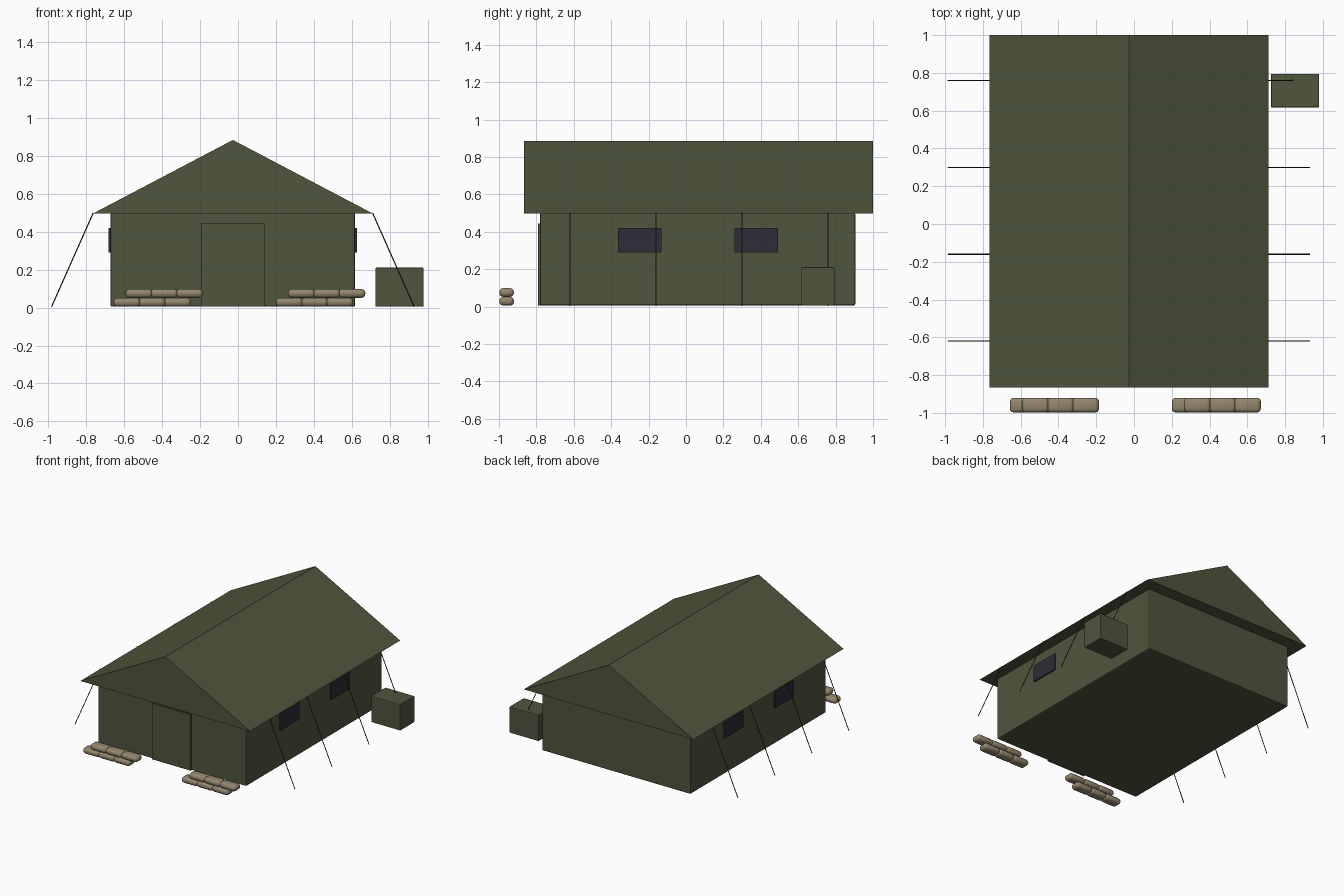
import bpy, bmesh, math
from mathutils import Vector

if "Cube" in bpy.data.objects:
    bpy.data.objects.remove(bpy.data.objects["Cube"])


def material(name, color):
    m = bpy.data.materials.new(name)
    m.diffuse_color = (*color, 1)
    m.use_nodes = True
    m.node_tree.nodes["Principled BSDF"].inputs["Base Color"].default_value = m.diffuse_color
    return m


CANVAS = material("olive canvas", (0.078, 0.092, 0.046))
GLASS = material("dark window", (0.026, 0.026, 0.038))
SAND = material("sand cloth", (0.30, 0.24, 0.155))
ROPE = material("brown rope", (0.07, 0.035, 0.02))

CX = -0.027  # tent centre line


def finish(name, bm, mat, smooth=False):
    bmesh.ops.recalc_face_normals(bm, faces=bm.faces)
    mesh = bpy.data.meshes.new(name)
    bm.to_mesh(mesh)
    bm.free()
    mesh.materials.append(mat)
    obj = bpy.data.objects.new(name, mesh)
    bpy.context.collection.objects.link(obj)
    if smooth:
        bpy.ops.object.select_all(action='DESELECT')
        obj.select_set(True)
        bpy.context.view_layer.objects.active = obj
        bpy.ops.object.shade_smooth_by_angle(angle=math.radians(40))
    return obj


def box(name, x, y, z, mat, bevel=0, segments=2, smooth=False):
    """Box from (min, max) pairs, with optional rounded edges."""
    bm = bmesh.new()
    bmesh.ops.create_cube(bm, size=1)
    for v in bm.verts:
        v.co = [(a + b) / 2 + c * (b - a) for (a, b), c in zip((x, y, z), v.co)]
    if bevel:
        bmesh.ops.bevel(bm, geom=bm.edges[:], offset=bevel, segments=segments,
                        profile=0.5, affect='EDGES')
    return finish(name, bm, mat, smooth)


# Tent walls
box("tent_walls", (CX - 0.645, CX + 0.645), (-0.78, 0.905), (0.005, 0.5), CANVAS, 0.008)

# Gabled roof, a triangular prism with wide eaves
bm = bmesh.new()
gable = bm.faces.new([bm.verts.new((CX + x, -0.865, z))
                      for x, z in ((-0.738, 0.497), (0.738, 0.497), (0, 0.885))])
ext = bmesh.ops.extrude_face_region(bm, geom=[gable], use_keep_orig=True)
bmesh.ops.translate(bm, vec=(0, 1.865, 0),
                    verts=[g for g in ext["geom"] if isinstance(g, bmesh.types.BMVert)])
finish("tent_roof", bm, CANVAS)

# Door flap
box("door_flap", (CX - 0.168, CX + 0.168), (-0.79, -0.775), (0.005, 0.445), CANVAS)

# Side windows and guy ropes on both sides
for side, label in ((-1, "left"), (1, "right")):
    xs = sorted((CX + side * 0.635, CX + side * 0.656))
    for i, y in enumerate((-0.248, 0.376)):
        box(f"window_{label}_{i + 1}", xs, (y - 0.116, y + 0.116), (0.29, 0.42), GLASS)
    for i in range(4):
        y = -0.62 + i * 0.46
        top = Vector((CX + side * 0.737, y, 0.5))
        foot = Vector((CX + side * 0.957, y, 0.005))
        line = foot - top
        bm = bmesh.new()
        bmesh.ops.create_cone(bm, cap_ends=True, segments=8, radius1=0.003,
                              radius2=0.003, depth=line.length)
        bmesh.ops.rotate(bm, verts=bm.verts,
                         matrix=line.to_track_quat('Z', 'Y').to_matrix())
        bmesh.ops.translate(bm, verts=bm.verts, vec=(top + foot) / 2)
        finish(f"guy_rope_{label}_{i + 1}", bm, ROPE)

# Supply crate
box("supply_crate", (0.725, 0.98), (0.617, 0.795), (0.005, 0.212), CANVAS, 0.006)

# Sandbag stacks: two rows of three bags, upper row shifted
for label, start in (("left", -0.657), ("right", 0.2)):
    for row in range(2):
        for i in range(3):
            x = start + row * 0.064 + i * 0.133
            z = 0.005 + row * 0.047
            box(f"sandbag_{label}_{row + 1}_{i + 1}", (x, x + 0.142),
                (-0.998, -0.92), (z, z + 0.047), SAND, 0.021, 3, True)
